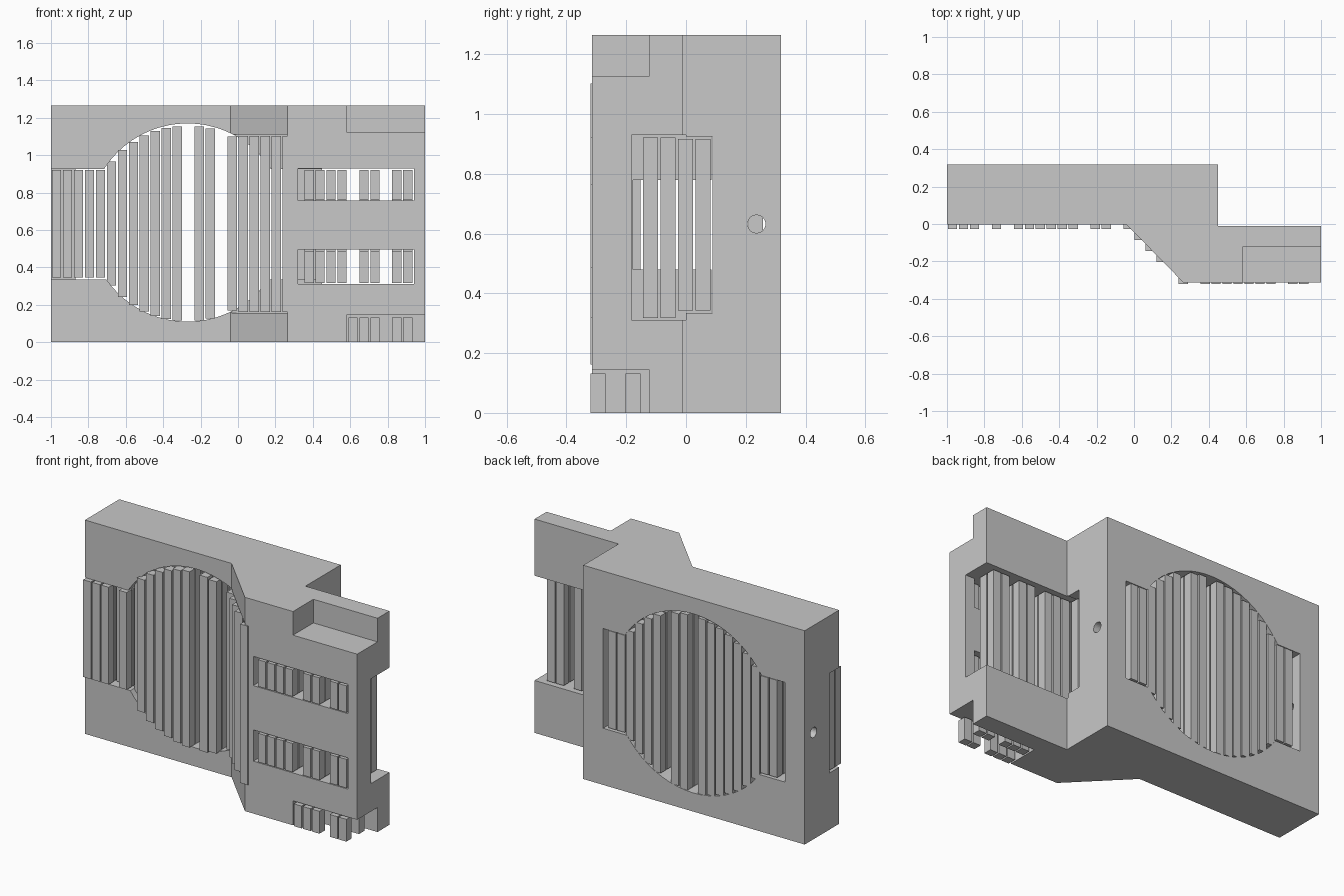
import bpy
import bmesh
from math import pi, sqrt
from mathutils import Matrix

if "Cube" in bpy.data.objects:
    bpy.data.objects.remove(bpy.data.objects["Cube"], do_unlink=True)

grey = bpy.data.materials.new("plain_grey")
grey.use_nodes = True
grey.diffuse_color = (0.58, 0.58, 0.58, 1)
grey.node_tree.nodes["Principled BSDF"].inputs["Base Color"].default_value = grey.diffuse_color

HEIGHT = 1.265
MID = 0.635           # mid height of fan opening
CX, RADIUS = -0.27, 0.53


def add_box(bm, x, y, z):
    size = (x[1] - x[0], y[1] - y[0], z[1] - z[0])
    centre = (sum(x) / 2, sum(y) / 2, sum(z) / 2)
    bmesh.ops.create_cube(bm, size=1, matrix=Matrix.Translation(centre) @ Matrix.Diagonal((*size, 1)))


def finish(bm, name):
    bmesh.ops.recalc_face_normals(bm, faces=bm.faces)
    mesh = bpy.data.meshes.new(name)
    bm.to_mesh(mesh)
    bm.free()
    mesh.materials.append(grey)
    obj = bpy.data.objects.new(name, mesh)
    bpy.context.scene.collection.objects.link(obj)
    return obj


def cut(target, bm):
    cutter = finish(bm, "cutter")
    cutter.hide_render = True
    mod = target.modifiers.new("cut", "BOOLEAN")
    mod.operation, mod.solver, mod.object = "DIFFERENCE", "EXACT", cutter
    graph = bpy.context.evaluated_depsgraph_get()
    result = bpy.data.meshes.new_from_object(target.evaluated_get(graph))
    target.modifiers.clear()
    target.data = result
    bpy.data.objects.remove(cutter, do_unlink=True)


def cut_box(target, x, y, z):
    bm = bmesh.new()
    add_box(bm, x, y, z)
    cut(target, bm)


def cut_cylinder(target, radius, depth, matrix, sides):
    bm = bmesh.new()
    bmesh.ops.create_cone(bm, cap_ends=True, segments=sides, radius1=radius,
                          radius2=radius, depth=depth, matrix=matrix)
    cut(target, bm)


# Housing: stepped plan extruded upward
plan = [(-1, -0.003), (-0.04, -0.003), (0.265, -0.314), (1, -0.314),
        (1, -0.012), (0.45, -0.012), (0.45, 0.318), (-1, 0.318)]
bm = bmesh.new()
base = bm.faces.new([bm.verts.new((x, y, 0)) for x, y in plan])
up = bmesh.ops.extrude_face_region(bm, geom=[base])["geom"]
bmesh.ops.translate(bm, vec=(0, 0, HEIGHT), verts=[v for v in up if isinstance(v, bmesh.types.BMVert)])
housing = finish(bm, "housing")

# Fan opening, sloped recess and side channels
inner = (0.335, 0.925)
cut_box(housing, (-0.035, 0.265), (-0.5, -0.003), (0.155, 1.11))
cut_cylinder(housing, RADIUS, 1, Matrix.Translation((CX, 0.3, MID + 0.005)) @ Matrix.Rotation(pi / 2, 4, "X"), 64)
cut_box(housing, (-1.1, 0.262), (-0.1, 0.088), inner)
cut_box(housing, (-0.87, 0.32), (0.086, 0.4), inner)

# Rear pocket, its doorway and the two front windows
cut_box(housing, (0.32, 1.1), (-0.183, 0.0), (0.31, 0.93))
cut_box(housing, (0.318, 0.5), (-0.05, 0.088), inner)
cut_box(housing, (0.2, 0.33), (-0.177, 0.086), (0.48, 0.78))
windows = [(0.31, 0.495), (0.757, 0.93)]
for z in windows:
    cut_box(housing, (0.32, 0.94), (-0.5, -0.1), z)

# Corner notches and screw hole
for z in [(-0.1, 0.145), (1.125, 1.4)]:
    cut_box(housing, (0.58, 1.1), (-0.5, -0.124), z)
cut_cylinder(housing, 0.03, 2.4, Matrix.Translation((0, 0.236, 0.632)) @ Matrix.Rotation(pi / 2, 4, "Y"), 24)

# Support columns on a regular grid
PITCH, WIDTH = 0.0587, 0.05
columns = bmesh.new()


def column(k, j, z0, z1):
    x, y = -0.995 + PITCH * k, -0.32 + PITCH * j
    add_box(columns, (x, x + WIDTH), (y, y + WIDTH), (z0 + 0.007, z1 - 0.008))


def fan_half_height(k):
    reach = abs(-0.995 + PITCH * k + WIDTH / 2 - CX)
    return max(0.295, sqrt(max(0, RADIUS ** 2 - reach ** 2)))


# Columns in the fan opening and left channel
for k in range(22):
    if k in (12, 15):
        continue
    half = fan_half_height(k)
    for j in range(5, 11):
        if k < 3 and j > 6:
            continue
        if (k in (3, 5) and j == 5) or (k == 21 and j < 7):
            continue
        column(k, j, MID - half, MID + half)

# Columns stepping along the sloped recess
for k in range(17, 20):
    for j in range(21 - k, 5):
        column(k, j, 0.155, 1.11)
for j in range(2, 5):
    column(20, j, 0.155, 1.11)
column(21, 0, 0.155, 1.11)

# Columns in the rear pocket and windows
for k in range(23, 33):
    if k in (27, 30):
        continue
    for j in (3, 4):
        column(k, j, 0.31, 0.93)
    for j in (0, 1):
        for z in windows:
            column(k, j, *z)
for j in (5, 6):
    column(23, j, *inner)

# Columns under the corner notch
for k in (27, 28, 29, 31, 32):
    for j in (0, 2):
        column(k, j, -0.007, 0.14)

finish(columns, "support_columns")
